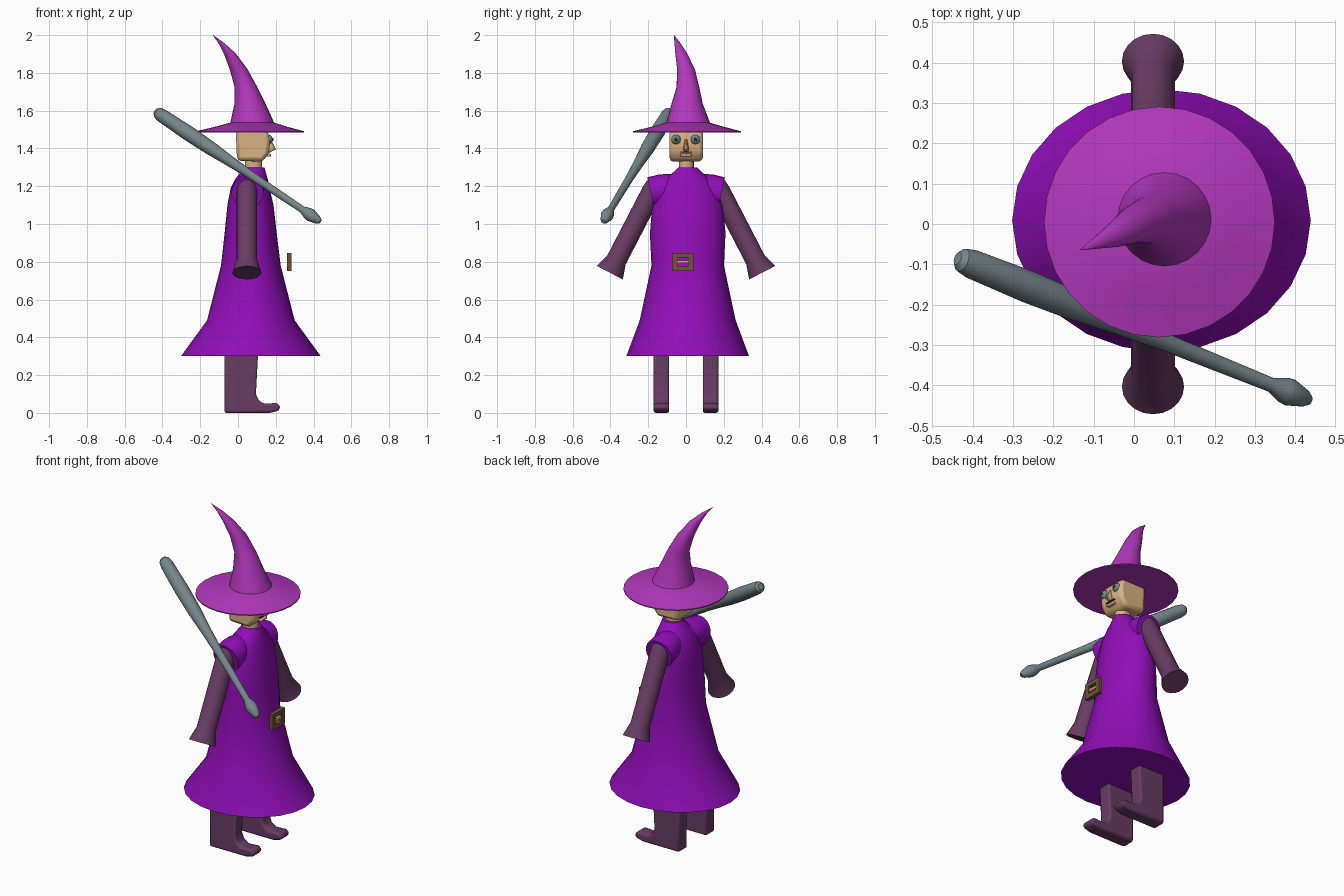
import bpy, bmesh, math
from mathutils import Vector

if "Cube" in bpy.data.objects:
    bpy.data.objects.remove(bpy.data.objects["Cube"])


def material(name, r, g, b):
    m = bpy.data.materials.new(name)
    lin = [((c / 255 + 0.055) / 1.055) ** 2.4 for c in (r, g, b)]
    m.diffuse_color = (*lin, 1)
    m.use_nodes = True
    m.node_tree.nodes["Principled BSDF"].inputs["Base Color"].default_value = m.diffuse_color
    return m


ROBE = material("robe purple", 145, 14, 184)
HAT = material("hat magenta", 178, 56, 188)
PLUM = material("dark plum", 104, 60, 100)
SKIN = material("skin tan", 218, 178, 132)
GREY = material("slate grey", 118, 134, 139)
BRONZE = material("bronze", 110, 84, 58)
DARK = material("dark grey", 50, 52, 60)


def finish(name, bm, mat, bevel=0, segments=2, angle=35):
    bmesh.ops.recalc_face_normals(bm, faces=bm.faces)
    me = bpy.data.meshes.new(name)
    bm.to_mesh(me)
    bm.free()
    me.materials.append(mat)
    ob = bpy.data.objects.new(name, me)
    bpy.context.collection.objects.link(ob)
    if bevel:
        mod = ob.modifiers.new("bevel", 'BEVEL')
        mod.width, mod.segments, mod.limit_method = bevel, segments, 'ANGLE'
    bpy.ops.object.select_all(action='DESELECT')
    ob.select_set(True)
    bpy.context.view_layer.objects.active = ob
    bpy.ops.object.shade_smooth_by_angle(angle=math.radians(angle))
    return ob


def loft(name, rings, mat, u=(1, 0, 0), v=(0, 1, 0), n=24, angle=35):
    """Skin elliptical rings (centre, radius u, radius v), capped at both ends."""
    bm = bmesh.new()
    u, v = Vector(u), Vector(v)
    loops = []
    for c, ru, rv in rings:
        loops.append([bm.verts.new(Vector(c) + u * ru * math.cos(math.tau * i / n)
                                   + v * rv * math.sin(math.tau * i / n)) for i in range(n)])
    for a, b in zip(loops, loops[1:]):
        for i in range(n):
            j = (i + 1) % n
            bm.faces.new((a[i], a[j], b[j], b[i]))
    bm.faces.new(loops[0][::-1])
    bm.faces.new(loops[-1])
    return finish(name, bm, mat, angle=angle)


def rod(name, a, b, profile, mat, n=20, angle=35):
    """Round rod from a to b; profile lists (fraction along, radius)."""
    a, b = Vector(a), Vector(b)
    d = (b - a).normalized()
    u = d.cross(Vector((0, 0, 1))).normalized()
    return loft(name, [(a.lerp(b, t), r, r) for t, r in profile], mat, u, d.cross(u), n, angle)


def slab(name, profile, y0, y1, mat, bevel=0, segments=2):
    """Extrude an x-z outline along y."""
    bm = bmesh.new()
    f = bm.faces.new([bm.verts.new((x, y0, z)) for x, z in profile])
    ext = bmesh.ops.extrude_face_region(bm, geom=[f])
    bmesh.ops.translate(bm, vec=(0, y1 - y0, 0),
                        verts=[e for e in ext["geom"] if isinstance(e, bmesh.types.BMVert)])
    return finish(name, bm, mat, bevel, segments)


def box(name, x0, x1, y0, y1, z0, z1, mat, bevel=0):
    return slab(name, [(x0, z0), (x1, z0), (x1, z1), (x0, z1)], y0, y1, mat, bevel)


# Robe
loft("robe", [((x, 0.009, z), rx, ry) for z, x, rx, ry in [
    (0.30, 0.068, 0.37, 0.325), (0.49, 0.068, 0.232, 0.254), (0.78, 0.068, 0.158, 0.192),
    (0.95, 0.067, 0.138, 0.20), (1.10, 0.066, 0.122, 0.188), (1.19, 0.064, 0.103, 0.165),
    (1.24, 0.072, 0.085, 0.115), (1.275, 0.08, 0.066, 0.075), (1.30, 0.085, 0.055, 0.05)]], ROBE)

# Arms, shoulder caps and legs on both sides
for side, s in (("right", -1), ("left", 1)):
    rod(side + "_arm", (0.047, s * 0.148, 1.235), (0.047, s * 0.403, 0.742),
        [(0, 0.022), (0.02, 0.04), (0.06, 0.05), (0.12, 0.054), (0.86, 0.054), (1, 0.077)], PLUM)
    rod(side + "_shoulder_cap", (0.055, s * 0.03, 1.20), (0.05, s * 0.185, 1.165),
        [(0, 0.06), (0.3, 0.078), (0.6, 0.085), (1, 0.085)], ROBE)
    slab(side + "_leg", [(-0.072, 0), (0.17, 0), (0.215, 0.012), (0.226, 0.032), (0.205, 0.053),
                         (0.14, 0.048), (0.11, 0.065), (0.095, 0.10), (0.107, 0.33),
                         (-0.072, 0.33)], s * 0.13 - 0.041, s * 0.13 + 0.041, PLUM, 0.013)

# Buckle frame floating ahead of the robe, with its prong
bm = bmesh.new()
outer = [(-0.075, 0.752), (0.041, 0.752), (0.041, 0.847), (-0.075, 0.847)]
inner = [(-0.046, 0.777), (0.011, 0.777), (0.011, 0.823), (-0.046, 0.823)]
grid = [[bm.verts.new((x, y, z)) for y, z in ring] for x in (0.26, 0.284) for ring in (outer, inner)]
for a, b in ((0, 1), (2, 3), (0, 2), (1, 3)):
    for i in range(4):
        j = (i + 1) % 4
        bm.faces.new((grid[a][i], grid[a][j], grid[b][j], grid[b][i]))
finish("buckle_frame", bm, BRONZE)
box("buckle_prong", 0.266, 0.281, -0.05, 0.012, 0.793, 0.808, SKIN)

# Head, neck, nose and mouth
slab("head", [(-0.012, 1.50), (0.155, 1.50), (0.17, 1.44), (0.165, 1.375), (0.13, 1.33),
              (-0.005, 1.335)], -0.087, 0.089, SKIN, 0.02)
loft("neck", [((0.082, 0.002, 1.26), 0.046, 0.04), ((0.082, 0.002, 1.35), 0.046, 0.04)], SKIN, n=16)
loft("nose", [((0.16, 0, 1.385), 0.02, 0.012), ((0.178, 0, 1.395), 0.023, 0.016),
              ((0.172, 0, 1.42), 0.016, 0.011), ((0.166, 0, 1.45), 0.006, 0.006)], SKIN, n=10)
box("lower_lip", 0.15, 0.176, -0.03, 0.03, 1.357, 1.372, SKIN, 0.006)
box("mouth", 0.16, 0.171, -0.033, 0.033, 1.379, 1.385, DARK)

# Eyes with pupils
for side, y in (("right", -0.053), ("left", 0.05)):
    rod(side + "_eye", (0.155, y, 1.447), (0.184, y, 1.447),
        [(0, 0.026), (0.5, 0.025), (0.8, 0.018), (1, 0.007)], GREY, 16)
    rod(side + "_pupil", (0.18, y, 1.447), (0.187, y, 1.447), [(0, 0.009), (1, 0.007)], DARK, 12)

# Hat brim and bent cone
loft("hat_brim", [((0.063, 0.005, 1.485), 0.286, 0.286), ((0.063, 0.005, 1.491), 0.286, 0.286),
                  ((0.07, 0.008, 1.515), 0.19, 0.19), ((0.075, 0.01, 1.537), 0.115, 0.115)],
     HAT, n=28)
loft("hat_cone", [((x, y, z), r, r) for x, y, z, r in [
    (0.076, 0.012, 1.53, 0.118), (0.064, 0.006, 1.635, 0.083), (0.042, 0.01, 1.725, 0.06),
    (0.003, 0.0, 1.82, 0.047), (-0.045, -0.026, 1.905, 0.031), (-0.09, -0.046, 1.96, 0.015),
    (-0.133, -0.064, 2.0, 0.001)]], HAT, angle=50)

# Staff slung past the right shoulder
rod("staff", (-0.437, -0.085, 1.597), (0.435, -0.437, 1.013),
    [(0, 0.016), (0.012, 0.03), (0.04, 0.036), (0.2, 0.04), (0.33, 0.037), (0.46, 0.028),
     (0.6, 0.022), (0.89, 0.018), (0.925, 0.032), (0.945, 0.034), (0.985, 0.022), (1, 0.012)],
    GREY, 14)
